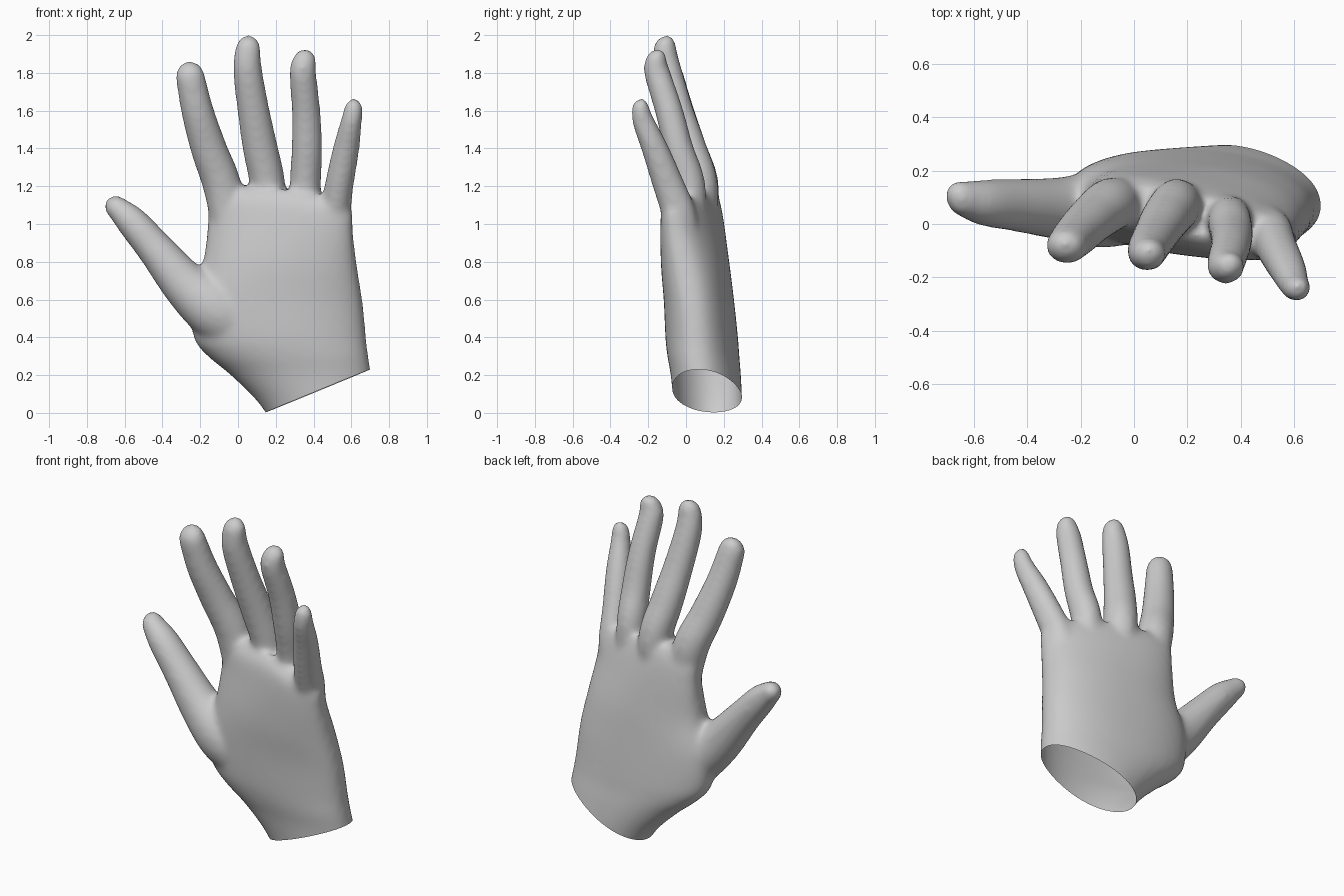
import bpy, bmesh, math
from mathutils import Vector

if "Cube" in bpy.data.objects:
    bpy.data.objects.remove(bpy.data.objects["Cube"])

skin = bpy.data.materials.new("plain grey")
skin.diffuse_color = (0.6, 0.6, 0.6, 1)
skin.use_nodes = True
skin.node_tree.nodes["Principled BSDF"].inputs["Base Color"].default_value = skin.diffuse_color


def spline(rows, steps):
    """Smooth (Catmull-Rom) interpolation through rows of numbers."""
    out = []
    for i in range(len(rows) - 1):
        a, b, c, d = (rows[min(max(i + k, 0), len(rows) - 1)] for k in (-1, 0, 1, 2))
        for s in range(steps):
            t = s / steps
            out.append([0.5 * (2 * q + (r - p) * t + (2 * p - 5 * q + 4 * r - u) * t * t
                               + (3 * q - p - 3 * r + u) * t ** 3)
                        for p, q, r, u in zip(a, b, c, d)])
    return out + [list(rows[-1])]


def loft(bm, rings):
    """Closed skin over a list of rings of points."""
    vs = [[bm.verts.new(p) for p in ring] for ring in rings]
    n = len(vs[0])
    for a, b in zip(vs, vs[1:]):
        for j in range(n):
            bm.faces.new((a[j], a[(j + 1) % n], b[(j + 1) % n], b[j]))
    bm.faces.new(vs[0][::-1])
    bm.faces.new(vs[-1])


def digit(bm, rows):
    """Finger: rows of x, y, z, half width, half depth, ending in a rounded tip."""
    path = spline(rows, 6)
    pts = [Vector(r[:3]) for r in path]
    tan = [(pts[min(i + 1, len(pts) - 1)] - pts[max(i - 1, 0)]).normalized()
           for i in range(len(pts))]
    secs = [(p, t, r[3], r[4]) for p, t, r in zip(pts, tan, path)]
    p, t, w, d = secs[-1]
    back = Vector((0, 0.25 * d, 0))             # tip leans to the nail side
    for k in range(1, 7):                       # dome at the tip
        a = math.radians(14 * k)
        secs.append((p + t * w * math.sin(a) * 1.15 + back * math.sin(a) ** 2, t,
                     w * math.cos(a), d * math.cos(a)))
    rings = []
    for p, t, w, d in secs:
        side = Vector((0, 1, 0)).cross(t).normalized()
        deep = t.cross(side)
        rings.append([p + side * w * math.cos(a) + deep * d * math.sin(a)
                      for a in (math.tau * j / 24 for j in range(24))])
    loft(bm, rings)


def palm(bm, rows):
    """Palm: rows of z, left x, right x, centre y, half depth, tilt, squareness."""
    rings = []
    for z, x0, x1, y, d, tilt, e in spline(rows, 6):
        ring = []
        for j in range(48):
            c, s = math.cos(math.tau * j / 48), math.sin(math.tau * j / 48)
            dx = (x1 - x0) / 2 * math.copysign(abs(c) ** e, c)
            x = (x0 + x1) / 2 + dx
            drop = 0.22 * max(0, x - 0.25) * max(0, z - 0.5) / 0.7
            ring.append((x, y + tilt * dx + d * math.copysign(abs(s) ** e, s), z - drop))
        rings.append(ring)
    loft(bm, rings)


bm = bmesh.new()
palm(bm, [(-0.15, 0.24, 0.72, 0.12, 0.175, -0.10, 1.0),
          (0.05, 0.11, 0.715, 0.115, 0.18, -0.10, 1.0),
          (0.20, -0.04, 0.705, 0.105, 0.182, -0.09, 0.95),
          (0.30, -0.16, 0.69, 0.092, 0.186, -0.08, 0.9),
          (0.40, -0.235, 0.678, 0.083, 0.188, -0.07, 0.9),
          (0.60, -0.25, 0.66, 0.068, 0.18, -0.08, 0.87),
          (0.80, -0.185, 0.632, 0.048, 0.17, -0.12, 0.85),
          (1.00, -0.16, 0.61, 0.033, 0.142, -0.20, 0.83),
          (1.13, -0.155, 0.605, 0.025, 0.112, -0.23, 0.8),
          (1.195, -0.11, 0.58, 0.03, 0.07, -0.23, 0.85)])
# index finger
digit(bm, [(-0.03, 0.08, 0.92, 0.095, 0.075), (-0.083, 0.075, 1.2, 0.103, 0.10),
           (-0.155, 0.02, 1.4, 0.097, 0.09), (-0.215, -0.04, 1.6, 0.087, 0.083),
           (-0.252, -0.08, 1.775, 0.079, 0.071)])
# middle finger
digit(bm, [(0.17, 0.07, 0.92, 0.08, 0.075), (0.158, 0.07, 1.2, 0.094, 0.10),
           (0.118, 0.02, 1.4, 0.094, 0.09), (0.082, -0.04, 1.6, 0.086, 0.08),
           (0.05, -0.098, 1.82, 0.078, 0.074), (0.053, -0.112, 1.925, 0.068, 0.062)])
# ring finger
digit(bm, [(0.36, 0.03, 0.92, 0.075, 0.075), (0.357, 0.015, 1.2, 0.083, 0.09),
           (0.365, -0.04, 1.4, 0.083, 0.08), (0.36, -0.09, 1.6, 0.077, 0.075),
           (0.343, -0.153, 1.8, 0.072, 0.07), (0.35, -0.16, 1.855, 0.066, 0.06)])
# little finger
digit(bm, [(0.49, 0.01, 0.86, 0.075, 0.07), (0.515, -0.035, 1.05, 0.08, 0.09),
           (0.535, -0.09, 1.2, 0.077, 0.085), (0.573, -0.165, 1.4, 0.071, 0.072),
           (0.6, -0.225, 1.54, 0.058, 0.06), (0.611, -0.242, 1.61, 0.051, 0.05)])
# thumb and its mound
digit(bm, [(0.12, 0.09, 0.42, 0.14, 0.10), (-0.02, 0.07, 0.49, 0.16, 0.14),
           (-0.14, 0.055, 0.565, 0.16, 0.145), (-0.28, 0.058, 0.68, 0.126, 0.118),
           (-0.435, 0.07, 0.865, 0.099, 0.1), (-0.56, 0.08, 1.01, 0.085, 0.088),
           (-0.64, 0.095, 1.085, 0.063, 0.068)])
bmesh.ops.recalc_face_normals(bm, faces=bm.faces)
mesh = bpy.data.meshes.new("hand")
bm.to_mesh(mesh)
bm.free()
hand = bpy.data.objects.new("hand", mesh)
bpy.context.collection.objects.link(hand)
bpy.context.view_layer.objects.active = hand
hand.select_set(True)

# Fuse the parts into one skin and soften the joins
fuse = hand.modifiers.new("fuse", "REMESH")
fuse.mode = "VOXEL"
fuse.voxel_size = 0.014
soft = hand.modifiers.new("soften", "SMOOTH")
soft.factor = 0.5
soft.iterations = 24
for name in ("fuse", "soften"):
    bpy.ops.object.modifier_apply(modifier=name)

# Open the wrist with a slanted cut
bm = bmesh.new()
bm.from_mesh(mesh)
bmesh.ops.bisect_plane(bm, geom=bm.verts[:] + bm.edges[:] + bm.faces[:],
                       plane_co=(0.15, 0.16, 0.004), plane_no=(-0.41, 0.01, 1),
                       clear_inner=True)
bm.to_mesh(mesh)
bm.free()
mesh.materials.clear()
mesh.materials.append(skin)
bpy.ops.object.shade_smooth_by_angle(angle=math.radians(60))
